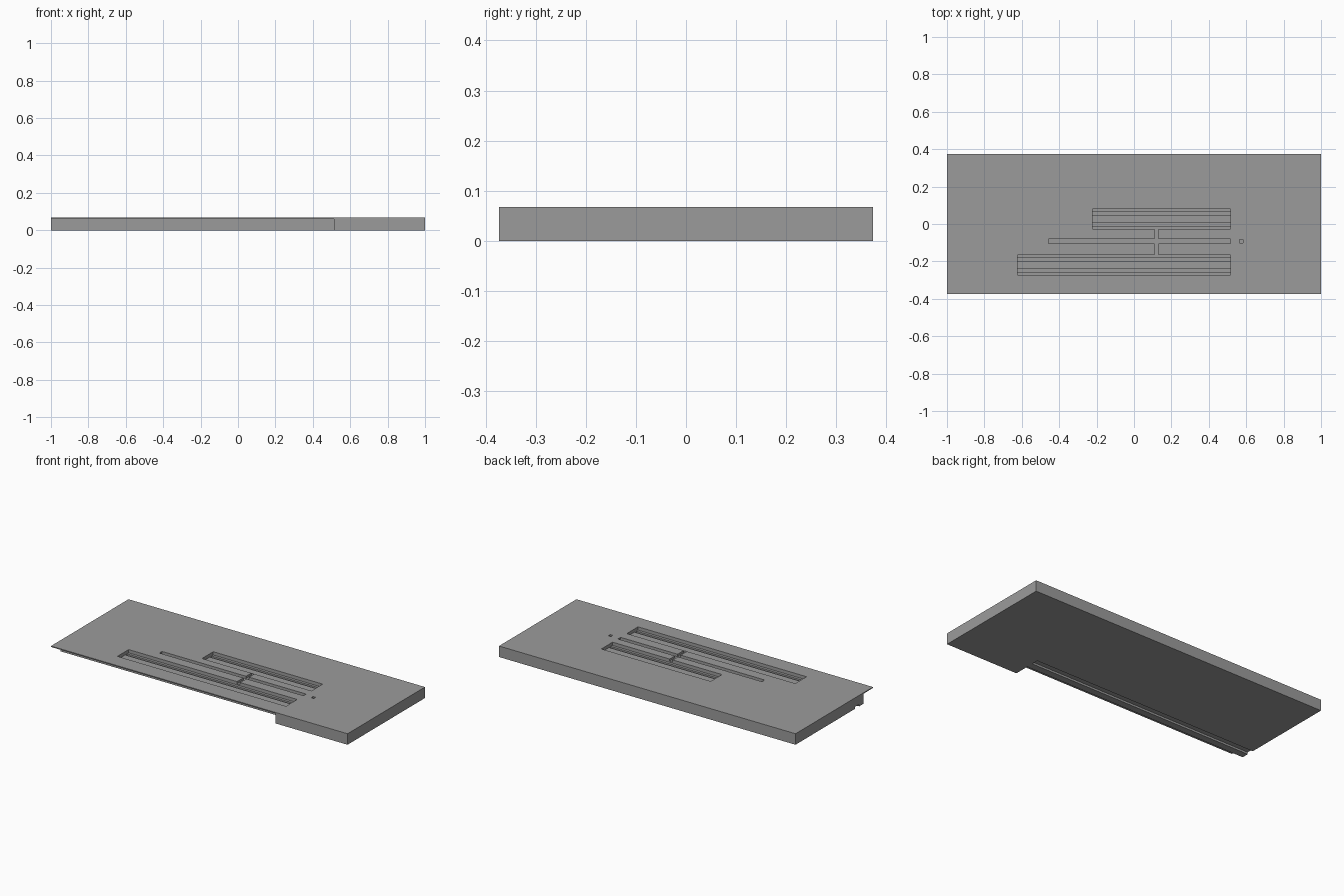
import bpy

if "Cube" in bpy.data.objects:
    bpy.data.objects.remove(bpy.data.objects["Cube"])


def box(name, x0, x1, y0, y1, z0, z1):
    bpy.ops.mesh.primitive_cube_add(
        size=1, location=((x0 + x1) / 2, (y0 + y1) / 2, (z0 + z1) / 2))
    ob = bpy.context.object
    ob.name = name
    ob.scale = (x1 - x0, y1 - y0, z1 - z0)
    bpy.ops.object.transform_apply(location=True, rotation=False, scale=True)
    return ob


def cut(target, *bounds):
    cutter = box("cutter", *bounds)
    cutter.hide_render = True
    mod = target.modifiers.new("cut", 'BOOLEAN')
    mod.operation = 'DIFFERENCE'
    mod.solver = 'EXACT'
    mod.object = cutter
    bpy.context.view_layer.objects.active = target
    bpy.ops.object.modifier_apply(modifier=mod.name)
    bpy.data.objects.remove(cutter, do_unlink=True)


TOP = 0.067
ABOVE = 0.1

# main slab in dark grey
plate = box("slotted_plate", -1, 1, -0.373, 0.373, 0, TOP)
grey = bpy.data.materials.new("dark_grey")
grey.diffuse_color = (0.33, 0.33, 0.33, 1)
grey.use_nodes = True
grey.node_tree.nodes["Principled BSDF"].inputs["Base Color"].default_value = grey.diffuse_color
plate.data.materials.append(grey)

# front recess leaving a thin overhanging lip, and the groove behind it
cut(plate, -1.1, 0.513, -0.5, -0.282, -0.1, 0.061)
cut(plate, -1.1, 0.513, -0.24, -0.198, -0.1, 0.012)


# stepped pocket: shallow opening with two deep channels beside a centre ridge
def stepped_pocket(x0, x1, yc):
    cut(plate, x0, x1, yc - 0.054, yc + 0.054, 0.047, ABOVE)
    for s in (-1, 1):
        a, b = sorted((yc + s * 0.021, yc + s * 0.038))
        cut(plate, x0, x1, a, b, 0.026, ABOVE)


stepped_pocket(-0.622, 0.515, -0.219)
stepped_pocket(-0.223, 0.515, 0.026)

# narrow slots joining the pockets, and the small square hole
cut(plate, -0.457, 0.515, -0.105, -0.079, 0.052, ABOVE)
cut(plate, 0.109, 0.13, -0.17, -0.02, 0.054, ABOVE)
cut(plate, 0.565, 0.583, -0.102, -0.083, 0.052, ABOVE)
